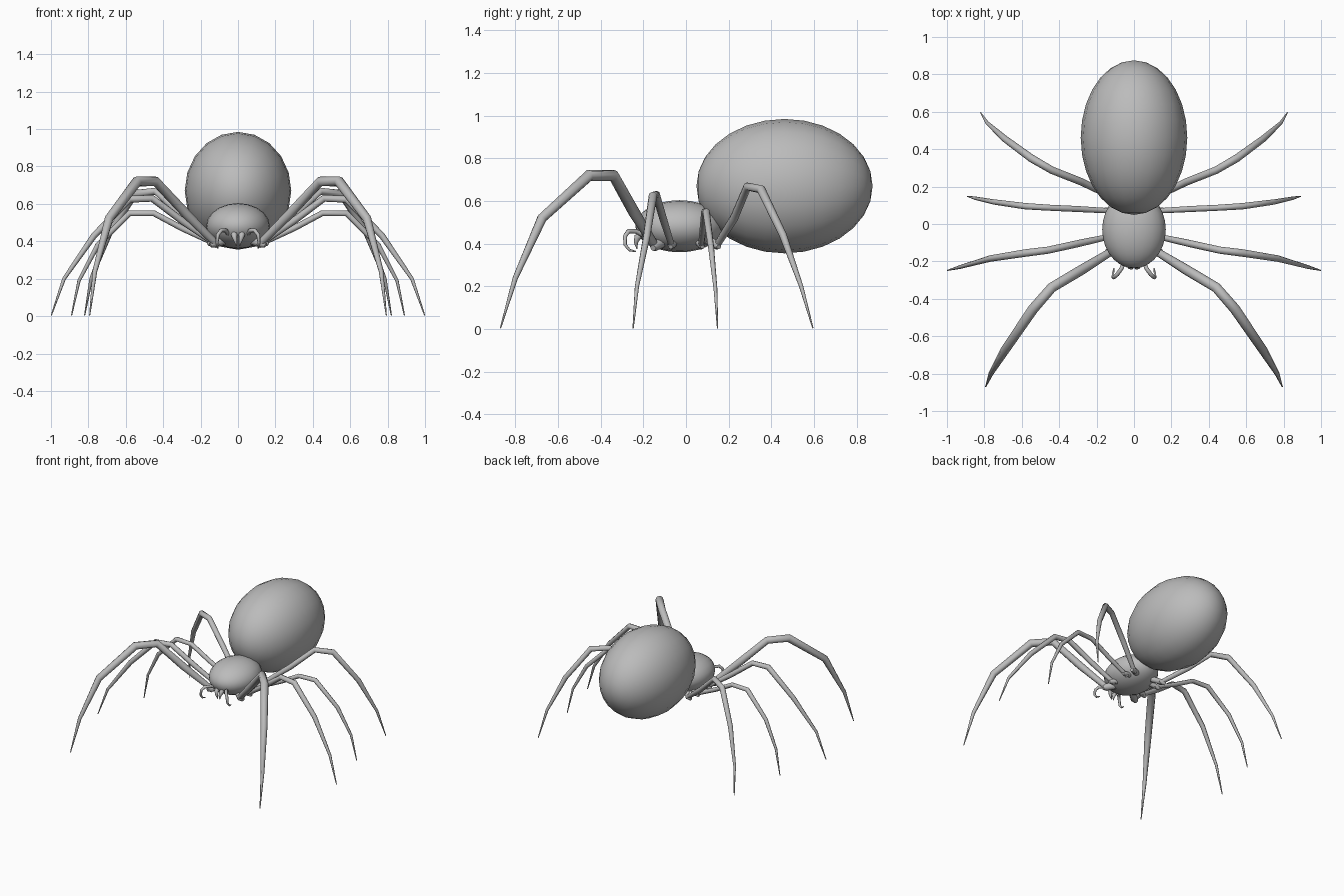
import bpy, math

grey = bpy.data.materials.new("plain grey")
grey.diffuse_color = (0.5, 0.5, 0.5, 1)


def finish(obj, name, angle=60):
    obj.name = name
    obj.data.materials.clear()
    obj.data.materials.append(grey)
    bpy.ops.object.select_all(action='DESELECT')
    obj.select_set(True)
    bpy.context.view_layer.objects.active = obj
    bpy.ops.object.shade_smooth_by_angle(angle=math.radians(angle))


def ellipsoid(name, centre, radii, segments=20, rings=14):
    # poles lie along the body (y axis)
    bpy.ops.mesh.primitive_uv_sphere_add(segments=segments, ring_count=rings, radius=1,
                                         location=centre, rotation=(math.pi / 2, 0, 0))
    obj = bpy.context.object
    obj.scale = (radii[0], radii[2], radii[1])
    finish(obj, name)


def tube(name, points, side, resolution=2):
    # tapered tube through points (x, y, z, radius), mirrored by side
    curve = bpy.data.curves.new(name, 'CURVE')
    curve.dimensions = '3D'
    curve.bevel_depth = 1.0
    curve.bevel_resolution = resolution
    curve.use_fill_caps = True
    spline = curve.splines.new('POLY')
    spline.points.add(len(points) - 1)
    for p, (x, y, z, r) in zip(spline.points, points):
        p.co = (side * x, y, z, 1)
        p.radius = r
    obj = bpy.data.objects.new(name, curve)
    bpy.context.collection.objects.link(obj)
    bpy.ops.object.select_all(action='DESELECT')
    obj.select_set(True)
    bpy.context.view_layer.objects.active = obj
    bpy.ops.object.convert(target='MESH')
    finish(bpy.context.object, name)


# body
ellipsoid("abdomen", (0, 0.462, 0.67), (0.285, 0.413, 0.315))
ellipsoid("head_and_thorax", (0, -0.03, 0.482), (0.17, 0.207, 0.122))
ellipsoid("waist", (0, 0.13, 0.5), (0.06, 0.08, 0.05), 12, 8)

# legs: hip, knee start, knee end, shin, ankle, tip
legs = {
    "front_leg": [(0.11, -0.14, 0.38, 0.020), (0.28, -0.245, 0.55, 0.027), (0.44, -0.34, 0.72, 0.027),
                  (0.54, -0.455, 0.72, 0.028), (0.69, -0.675, 0.52, 0.024),
                  (0.765, -0.80, 0.24, 0.013), (0.793, -0.87, 0.004, 0.003)],
    "second_leg": [(0.12, -0.065, 0.385, 0.015), (0.30, -0.105, 0.51, 0.019), (0.46, -0.14, 0.63, 0.019),
                   (0.58, -0.155, 0.625, 0.020), (0.77, -0.185, 0.43, 0.017),
                   (0.93, -0.23, 0.20, 0.010), (0.998, -0.248, 0.004, 0.003)],
    "third_leg": [(0.12, 0.07, 0.385, 0.014), (0.30, 0.08, 0.47, 0.016), (0.45, 0.087, 0.55, 0.016),
                  (0.58, 0.095, 0.55, 0.017), (0.75, 0.118, 0.38, 0.014),
                  (0.85, 0.138, 0.19, 0.009), (0.89, 0.148, 0.004, 0.003)],
    "rear_leg": [(0.11, 0.14, 0.385, 0.016), (0.28, 0.225, 0.52, 0.020), (0.44, 0.288, 0.668, 0.020),
                 (0.55, 0.352, 0.655, 0.021), (0.69, 0.455, 0.44, 0.018),
                 (0.785, 0.54, 0.20, 0.010), (0.82, 0.595, 0.004, 0.003)],
}
# feelers curl outward and hook back under the head
feeler = [(0.05, -0.19, 0.435, 0.011), (0.065, -0.235, 0.458, 0.011), (0.09, -0.27, 0.458, 0.011),
          (0.108, -0.286, 0.435, 0.010), (0.112, -0.285, 0.395, 0.008),
          (0.112, -0.265, 0.37, 0.006), (0.107, -0.235, 0.363, 0.003)]
fang = [(0.02, -0.20, 0.45, 0.018), (0.02, -0.228, 0.43, 0.016),
        (0.014, -0.235, 0.405, 0.010), (0.008, -0.23, 0.375, 0.002)]

for side, label in ((1, "right"), (-1, "left")):
    for name, points in legs.items():
        tube(f"{label}_{name}", points, side)
        # hip joint where the leg meets the thorax
        x, y, z, r = points[0]
        tube(f"{label}_{name}_hip", [(x * 0.6, y * 0.75, z + 0.03, r * 1.3), (x * 1.15, y * 1.04, z + 0.01, r * 1.3),
                                     (x * 1.35, y * 1.1, z, r * 0.7)], side)
    tube(f"{label}_feeler", feeler, side)
    tube(f"{label}_fang", fang, side)
